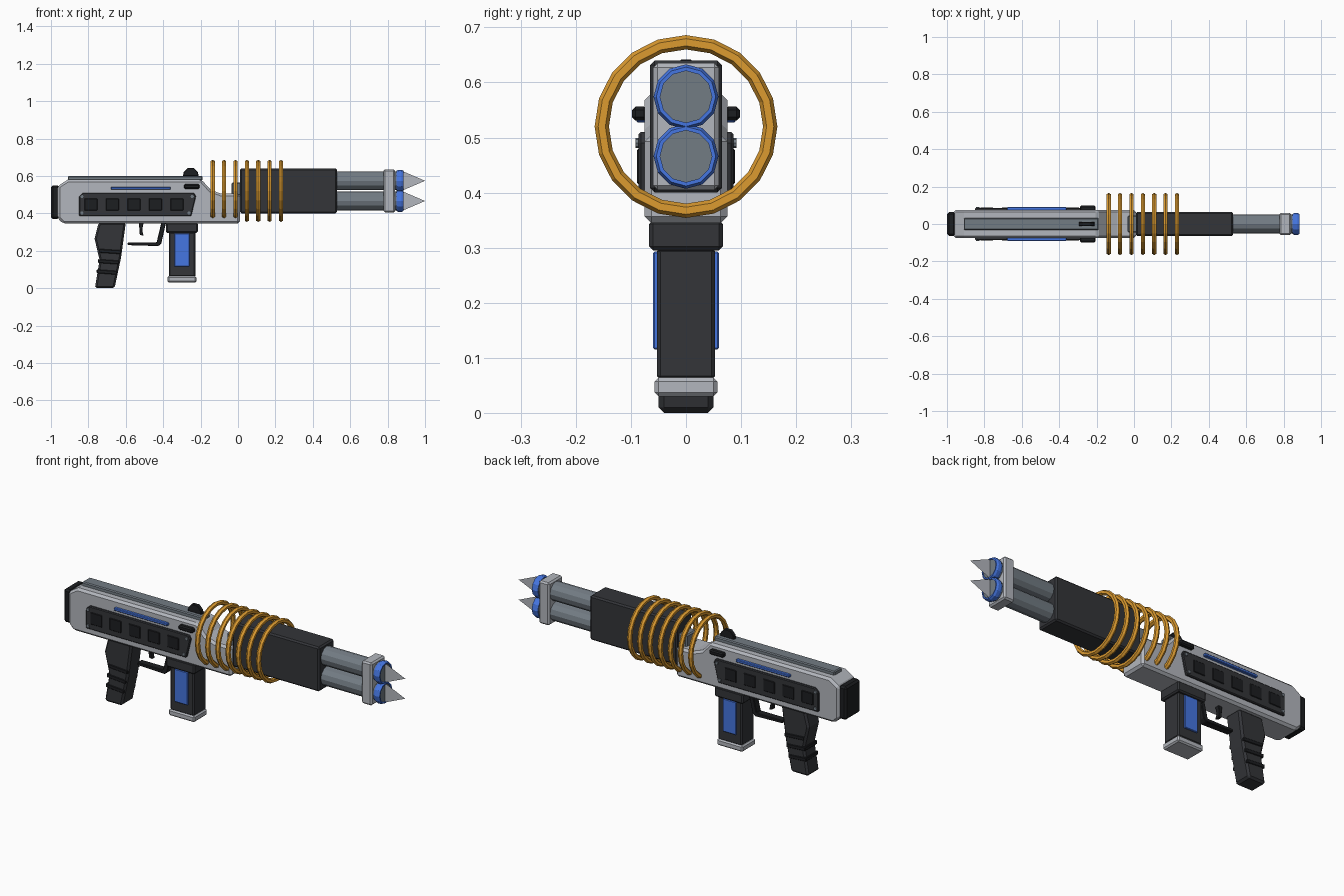
import bpy, bmesh, math
from mathutils import Matrix, Vector

if "Cube" in bpy.data.objects:
    bpy.data.objects.remove(bpy.data.objects["Cube"])


def material(name, r, g, b):
    m = bpy.data.materials.new(name)
    m.diffuse_color = (r, g, b, 1)
    m.use_nodes = True
    m.node_tree.nodes["Principled BSDF"].inputs["Base Color"].default_value = m.diffuse_color
    return m


LIGHT = material("light_metal", 0.45, 0.47, 0.51)
STEEL = material("steel", 0.17, 0.20, 0.23)
DARK = material("dark_polymer", 0.033, 0.035, 0.04)
BLACK = material("black", 0.012, 0.013, 0.015)
BLUE = material("blue", 0.06, 0.18, 0.75)
GOLD = material("gold", 0.72, 0.33, 0.03)


def finish(name, bm, mat, bevel=0, mirror=False):
    bmesh.ops.recalc_face_normals(bm, faces=bm.faces)
    me = bpy.data.meshes.new(name)
    bm.to_mesh(me)
    bm.free()
    me.materials.append(mat)
    ob = bpy.data.objects.new(name, me)
    bpy.context.collection.objects.link(ob)
    if bevel:
        mod = ob.modifiers.new("bevel", 'BEVEL')
        mod.width, mod.segments, mod.limit_method = bevel, 1, 'ANGLE'
        mod.angle_limit = math.radians(40)
    if mirror:
        mod = ob.modifiers.new("mirror", 'MIRROR')
        mod.use_axis = (False, True, False)
    return ob


def prism(name, pts, y0, y1, mat, bevel=0.005, mirror=False):
    """Extrude an x-z profile from y0 to y1."""
    bm = bmesh.new()
    face = bm.faces.new([bm.verts.new((x, y0, z)) for x, z in pts])
    ext = bmesh.ops.extrude_face_region(bm, geom=[face])
    vs = [v for v in ext["geom"] if isinstance(v, bmesh.types.BMVert)]
    bmesh.ops.translate(bm, verts=vs, vec=(0, y1 - y0, 0))
    return finish(name, bm, mat, bevel, mirror)


def box(name, x0, x1, z0, z1, y0, y1, mat, bevel=0.005, mirror=False):
    return prism(name, [(x0, z0), (x1, z0), (x1, z1), (x0, z1)], y0, y1, mat, bevel, mirror)


def cylinder(name, centre, radius, depth, axis, sides, mat, bevel=0, mirror=False):
    bm = bmesh.new()
    rot = Matrix.Rotation(math.pi / 2, 4, 'Y' if axis == 'X' else 'X')
    bmesh.ops.create_cone(bm, cap_ends=True, segments=sides, radius1=radius, radius2=radius,
                          depth=depth, matrix=Matrix.Translation(Vector(centre)) @ rot)
    return finish(name, bm, mat, bevel, mirror)


def ring(name, x, z, major, section, sides, mat):
    """Revolve a closed (x, radius) section around the x axis."""
    bm = bmesh.new()
    loops = []
    for i in range(sides):
        a = 2 * math.pi * i / sides
        loops.append([bm.verts.new((x + sx, (major + sr) * math.sin(a), z + (major + sr) * math.cos(a)))
                      for sx, sr in section])
    n = len(section)
    for i in range(sides):
        p, q = loops[i], loops[(i + 1) % sides]
        for j in range(n):
            k = (j + 1) % n
            bm.faces.new((p[j], p[k], q[k], q[j]))
    return finish(name, bm, mat)


# receiver, butt and top rail
prism("receiver", [(-0.965, 0.375), (-0.935, 0.345), (0.01, 0.345), (0.01, 0.505), (-0.09, 0.505),
                   (-0.145, 0.525), (-0.195, 0.58), (-0.91, 0.58), (-0.965, 0.545)],
      -0.075, 0.075, LIGHT, 0.012)
box("butt_pad", -1.0, -0.955, 0.37, 0.55, -0.063, 0.063, BLACK, 0.01)
box("top_rail", -0.91, -0.19, 0.575, 0.6, -0.033, 0.033, STEEL)
prism("rear_sight", [(-0.295, 0.598), (-0.21, 0.598), (-0.215, 0.62), (-0.235, 0.642),
                     (-0.27, 0.642), (-0.29, 0.62)], -0.011, 0.011, BLACK, 0.003)

# side panels with pockets and screws
prism("side_panel", [(-0.85, 0.385), (-0.25, 0.385), (-0.225, 0.49), (-0.235, 0.51),
                     (-0.83, 0.51), (-0.85, 0.49)], 0.07, 0.086, DARK, 0.004, True)
for i in range(5):
    cx = -0.787 + i * 0.115
    box(f"panel_pocket_{i + 1}", cx - 0.035, cx + 0.035, 0.415, 0.48, 0.08, 0.089, BLACK, 0.003, True)
for i, (x, z) in enumerate([(-0.835, 0.402), (-0.835, 0.49), (-0.245, 0.49), (-0.262, 0.402)]):
    cylinder(f"panel_screw_{i + 1}", (x, 0.085, z), 0.009, 0.014, 'Y', 8, STEEL, 0, True)
box("light_strip", -0.68, -0.36, 0.527, 0.542, 0.07, 0.09, BLUE, 0.003, True)
box("selector", -0.29, -0.205, 0.531, 0.556, 0.07, 0.098, BLACK, 0.006, True)

# grip with raised bands
prism("grip", [(-0.745, 0.35), (-0.6, 0.35), (-0.625, 0.165), (-0.66, 0.0), (-0.765, 0.0),
               (-0.74, 0.15), (-0.767, 0.265)], -0.05, 0.05, DARK, 0.01)
for i, z in enumerate((0.19, 0.135, 0.08)):
    xl, xr = -0.747 - (0.15 - z) * 0.12, -0.63 - (0.165 - z) * 0.2
    prism(f"grip_band_{i + 1}", [(xl, z), (xr, z - 0.008), (xr, z + 0.012), (xl, z + 0.02)],
          -0.053, 0.053, BLACK, 0.003)

# trigger and guard
prism("trigger_guard", [(-0.41, 0.35), (-0.435, 0.245), (-0.59, 0.245), (-0.59, 0.23), (-0.425, 0.225),
                        (-0.41, 0.24), (-0.385, 0.35)], -0.02, 0.02, BLACK, 0.003)
prism("trigger", [(-0.53, 0.35), (-0.505, 0.35), (-0.512, 0.31), (-0.505, 0.28), (-0.525, 0.285)],
      -0.012, 0.012, BLACK, 0.002)

# magazine
box("magazine_collar", -0.385, -0.215, 0.295, 0.35, -0.067, 0.067, DARK, 0.007)
box("magazine", -0.37, -0.227, 0.06, 0.3, -0.053, 0.053, DARK, 0.007)
box("magazine_window", -0.34, -0.26, 0.115, 0.293, 0.045, 0.06, BLUE, 0.003, True)
box("magazine_base", -0.377, -0.222, 0.03, 0.064, -0.057, 0.057, LIGHT, 0.007)

# barrel shroud and its joint to the receiver
box("shroud_joint", -0.035, 0.03, 0.495, 0.565, -0.045, 0.045, STEEL, 0.006)
box("barrel_shroud", 0.01, 0.53, 0.4, 0.64, -0.065, 0.065, DARK, 0.008)
box("muzzle_block", 0.778, 0.84, 0.405, 0.635, -0.06, 0.06, LIGHT, 0.008)

# twin barrels, muzzle rings and flat spikes
RIM = [(-0.018, -0.012), (-0.018, -0.005), (-0.008, 0), (0.008, 0), (0.018, -0.005), (0.018, -0.012)]
for label, z in (("upper", 0.574), ("lower", 0.466)):
    cylinder(f"{label}_barrel", (0.685, 0, z), 0.05, 0.37, 'X', 12, STEEL)
    ring(f"{label}_muzzle_ring", 0.866, z, 0.059, RIM, 12, BLUE)
    cylinder(f"{label}_muzzle_core", (0.85, 0, z), 0.049, 0.06, 'X', 12, STEEL)
    bm = bmesh.new()
    bm.faces.new([bm.verts.new(p) for p in ((0.87, 0, z - 0.056), (1.0, 0, z), (0.87, 0, z + 0.056))])
    finish(f"{label}_muzzle_spike", bm, LIGHT)

# coil rings
COIL = [(0.013 * math.sin(i * math.pi / 3), 0.013 * math.cos(i * math.pi / 3)) for i in range(6)]
for i in range(7):
    ring(f"coil_ring_{i + 1}", -0.135 + i * 0.0608, 0.52, 0.153, COIL, 20, GOLD)
